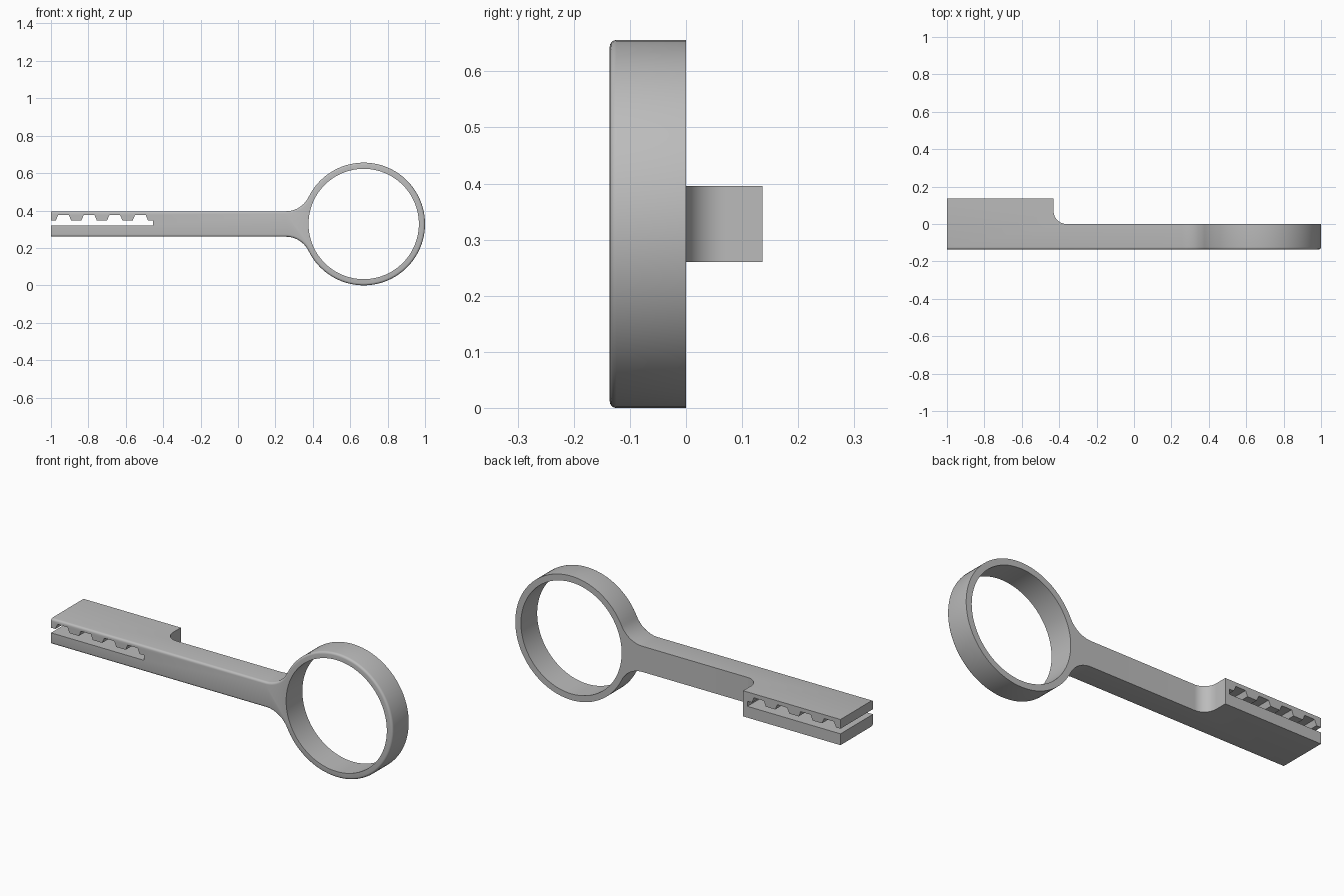
import bpy
import bmesh
from math import pi, cos, sin, sqrt, atan2

cube = bpy.data.objects.get("Cube")
if cube:
    bpy.data.objects.remove(cube, do_unlink=True)

D = 0.136                    # depth of the shank, and of the rear block
CX, CZ = 0.672, 0.328        # ring centre
R_OUT, R_IN = 0.328, 0.295   # ring radii
HALF = 0.068                 # half height of the shank
FILLET = 0.136               # shank to ring blend radius
ROUND = 0.012                # rounding of the front rim

grey = bpy.data.materials.new("grey plastic")
grey.use_nodes = True
colour = (0.5, 0.5, 0.5, 1)
grey.diffuse_color = colour
grey.node_tree.nodes["Principled BSDF"].inputs["Base Color"].default_value = colour


def arc(cx, cy, r, a0, a1, n):
    return [(cx + r * cos(a0 + (a1 - a0) * i / n), cy + r * sin(a0 + (a1 - a0) * i / n))
            for i in range(n + 1)]


def prism(name, outline, place, shift, rim=None):
    """Extrude a 2D outline; optionally round the edges picked by rim."""
    bm = bmesh.new()
    face = bm.faces.new([bm.verts.new(place(*p)) for p in outline])
    grown = bmesh.ops.extrude_face_region(bm, geom=[face])["geom"]
    bmesh.ops.translate(bm, vec=shift, verts=[g for g in grown if isinstance(g, bmesh.types.BMVert)])
    bmesh.ops.recalc_face_normals(bm, faces=bm.faces)
    if rim:
        bmesh.ops.bevel(bm, geom=[e for e in bm.edges if rim(e)], offset=ROUND,
                        segments=4, profile=0.5, affect='EDGES')
    mesh = bpy.data.meshes.new(name)
    bm.to_mesh(mesh)
    bm.free()
    obj = bpy.data.objects.new(name, mesh)
    bpy.context.collection.objects.link(obj)
    mesh.materials.append(grey)
    return obj


# Handle outline: straight shank blending into the round loop
dx = sqrt((R_OUT + FILLET) ** 2 - (HALF + FILLET) ** 2)
lean = atan2(HALF + FILLET, dx)
fx, fz = CX - dx, HALF + FILLET
ring = arc(CX, CZ, R_OUT, pi + lean, 3 * pi - lean, 96)
lower = arc(fx, CZ - fz, FILLET, pi / 2, lean, 14)
upper = arc(fx, CZ + fz, FILLET, -lean, -pi / 2, 14)
outline = [(-1, CZ - HALF)] + lower + ring[1:-1] + upper + [(-1, CZ + HALF)]


def front_rim(edge):
    a, b = (v.co for v in edge.verts)
    return max(a.y, b.y) < 0 and max(a.x, b.x) > -0.99


body = prism("ring_handle", outline, lambda x, z: (x, -D, z), (0, 2 * D, 0), front_rim)

# Ring opening
hole = prism("hole_cutter", arc(CX, CZ, R_IN, 0, 2 * pi, 96)[:-1],
             lambda x, z: (x, -0.3, z), (0, 0.6, 0))

# Toothed slot open at the free end
slot_outline = [(-1.1, 0.32), (-0.455, 0.32), (-0.455, 0.347)]
for i in range(4):
    c = -0.522 - i * 0.137
    slot_outline += [(c + 0.041, 0.347), (c + 0.029, 0.375), (c - 0.029, 0.375), (c - 0.041, 0.347)]
slot_outline.append((-1.1, 0.347))
slot = prism("slot_cutter", slot_outline, lambda x, z: (x, -0.3, z), (0, 0.6, 0))

# Rear relief that leaves the thick block at the free end
relief_outline = [(-0.43, 0.2)] + arc(-0.36, 0.07, 0.07, pi, 1.5 * pi, 14) + [(1.1, 0), (1.1, 0.2)]
relief = prism("relief_cutter", relief_outline, lambda x, y: (x, y, -0.1), (0, 0, 0.9))

bpy.context.view_layer.objects.active = body
for cutter in (relief, hole, slot):
    cut = body.modifiers.new(cutter.name, 'BOOLEAN')
    cut.operation = 'DIFFERENCE'
    cut.solver = 'EXACT'
    cut.object = cutter
    bpy.ops.object.modifier_apply(modifier=cut.name)
    bpy.data.objects.remove(cutter, do_unlink=True)

# Smooth curved walls, crisp edges
bpy.ops.object.select_all(action='DESELECT')
body.select_set(True)
bpy.ops.object.shade_smooth_by_angle(angle=pi / 6)
